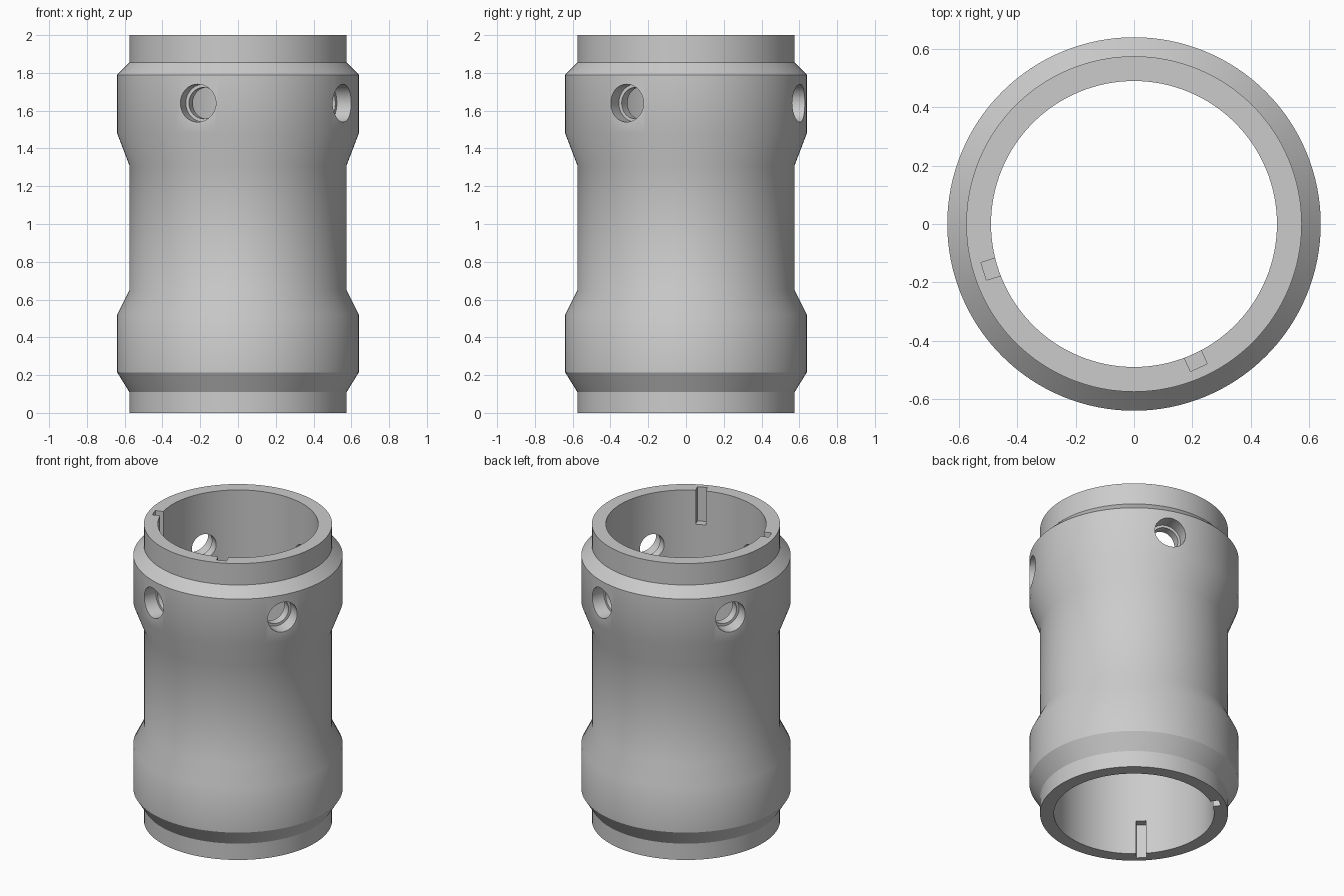
import bpy, bmesh, math
from mathutils import Matrix, Vector

cube = bpy.data.objects.get("Cube")
if cube:
    bpy.data.objects.remove(cube, do_unlink=True)

metal = bpy.data.materials.new("plain_grey")
metal.use_nodes = True
GREY = (0.6, 0.6, 0.6, 1)
metal.diffuse_color = GREY
metal.node_tree.nodes["Principled BSDF"].inputs["Base Color"].default_value = GREY

SEGMENTS = 128
BORE, NECK, COLLAR = 0.49, 0.575, 0.64


def make_object(name, bm):
    bmesh.ops.recalc_face_normals(bm, faces=bm.faces)
    mesh = bpy.data.meshes.new(name)
    bm.to_mesh(mesh)
    bm.free()
    mesh.materials.append(metal)
    obj = bpy.data.objects.new(name, mesh)
    bpy.context.collection.objects.link(obj)
    return obj


def lathe(name, profile):
    """Spin a closed (radius, height) profile around z."""
    bm = bmesh.new()
    rings = []
    for i in range(SEGMENTS):
        turn = Matrix.Rotation(math.tau * i / SEGMENTS, 3, 'Z')
        rings.append([bm.verts.new(turn @ Vector((r, 0, z))) for r, z in profile])
    n = len(profile)
    for i, ring in enumerate(rings):
        after = rings[(i + 1) % SEGMENTS]
        for j in range(n):
            k = (j + 1) % n
            bm.faces.new((ring[j], after[j], after[k], ring[k]))
    return make_object(name, bm)


def cut(target, cutter):
    cutter.hide_render = True
    mod = target.modifiers.new(cutter.name, 'BOOLEAN')
    mod.operation, mod.solver, mod.object = 'DIFFERENCE', 'EXACT', cutter
    bpy.context.view_layer.objects.active = target
    bpy.ops.object.modifier_apply(modifier=mod.name)
    bpy.data.objects.remove(cutter, do_unlink=True)


def drill(angle, radius, start, end, z):
    """Radial round cutter between two distances from the axis."""
    bm = bmesh.new()
    place = (Matrix.Rotation(math.radians(angle), 4, 'Z')
             @ Matrix.Translation(((start + end) / 2, 0, z))
             @ Matrix.Rotation(math.pi / 2, 4, 'Y'))
    bmesh.ops.create_cone(bm, cap_ends=True, segments=48, radius1=radius,
                          radius2=radius, depth=end - start, matrix=place)
    return make_object("drill_cutter", bm)


def key_slot(angle, z):
    """Box cutter for a shallow slot in the bore."""
    bm = bmesh.new()
    place = (Matrix.Rotation(math.radians(angle), 4, 'Z')
             @ Matrix.Translation((0.49, 0, z))
             @ Matrix.Diagonal((0.1, 0.063, 0.46, 1)))
    bmesh.ops.create_cube(bm, size=1, matrix=place)
    return make_object("slot_cutter", bm)


# Sleeve body with two raised collars and a straight bore
sleeve = lathe("sleeve_body", [
    (BORE, 0), (NECK, 0), (NECK, 0.11), (COLLAR, 0.215), (COLLAR, 0.52),
    (NECK, 0.65), (NECK, 1.31), (COLLAR, 1.48), (COLLAR, 1.79),
    (NECK, 1.855), (NECK, 2), (BORE, 2)])

# Four stepped radial holes in the upper collar
for angle in (70.5, 150.5, 250.5, 330.5):
    cut(sleeve, drill(angle, 0.083, 0.4, 0.6, 1.64))
    cut(sleeve, drill(angle, 0.1, 0.545, 0.8, 1.64))

# Two key slots at each end of the bore
for z, angles in ((2, (197.5, 294.3)), (0, (126, 225))):
    for angle in angles:
        cut(sleeve, key_slot(angle, z))

# Smooth walls with crisp machined edges
bpy.ops.object.select_all(action='DESELECT')
sleeve.select_set(True)
bpy.context.view_layer.objects.active = sleeve
bpy.ops.object.shade_smooth_by_angle(angle=math.radians(30))
